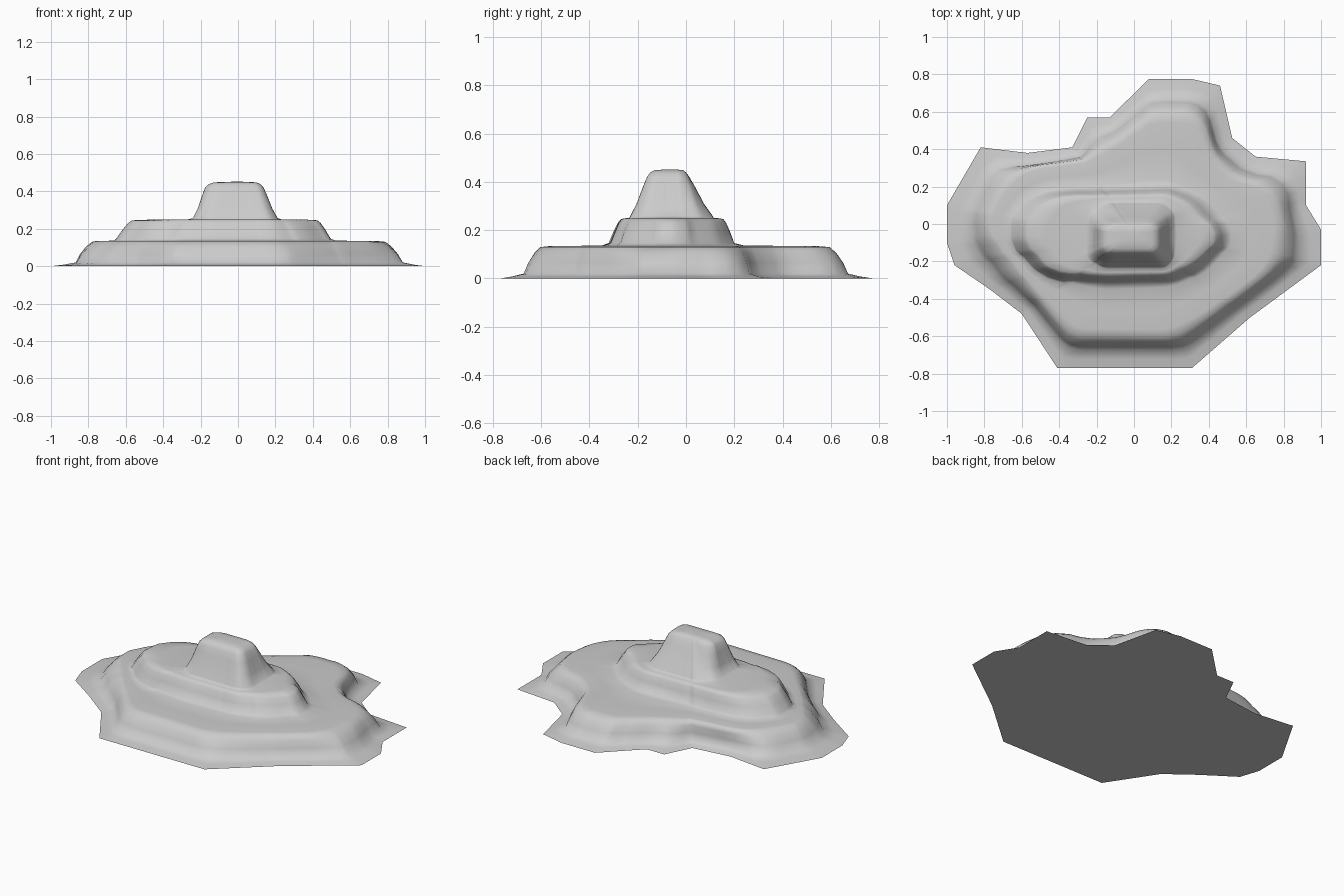
import bpy, bmesh, math
from mathutils import Vector

if "Cube" in bpy.data.objects:
    bpy.data.objects.remove(bpy.data.objects["Cube"])

CENTRE = Vector((0.0, -0.06))

# Contour outlines of the terraces, anticlockwise seen from above
outline = [(1, -.03), (.92, .1), (.92, .335), (.65, .36), (.525, .46), (.46, .74),
           (.31, .775), (.08, .775), (-.13, .57), (-.25, .57), (-.33, .41), (-.57, .38),
           (-.82, .41), (-1, .1), (-1, -.1), (-.96, -.22), (-.77, -.35), (-.6, -.48),
           (-.41, -.77), (.31, -.77), (.62, -.5), (1, -.22)]
skirt = [(.88, -.05), (.85, .08), (.84, .25), (.61, .28), (.45, .41), (.39, .65),
         (.3, .67), (.09, .67), (-.12, .49), (-.2, .48), (-.28, .36), (-.57, .31),
         (-.75, .31), (-.87, .05), (-.86, -.12), (-.72, -.29), (-.55, -.43),
         (-.36, -.67), (.27, -.67), (.58, -.43), (.88, -.2)]
plateau = [(.79, -.02), (.74, .2), (.55, .23), (.42, .36), (.37, .55), (.3, .59),
           (.1, .59), (-.1, .44), (-.28, .34), (-.6, .3), (-.72, .16), (-.79, .03),
           (-.76, -.08), (-.62, -.25), (-.48, -.42), (-.33, -.59), (.2, -.6),
           (.35, -.52), (.55, -.38), (.74, -.24)]
tier_foot = [(.49, -.01), (.41, .07), (.35, .14), (.2, .2), (-.4, .18), (-.54, .15),
             (-.65, .03), (-.65, -.12), (-.47, -.29), (-.15, -.32), (.2, -.31),
             (.36, -.25), (.44, -.16), (.5, -.11)]
tier_top = [(.42, -.02), (.34, .04), (.28, .11), (.18, .155), (-.38, .145), (-.48, .11),
            (-.56, .02), (-.57, -.1), (-.43, -.25), (-.15, -.27), (.18, -.265),
            (.31, -.2), (.38, -.14), (.43, -.1)]
peak_foot = [(.21, .06), (.15, .11), (-.14, .11), (-.23, .05), (-.24, -.18),
             (-.17, -.23), (.17, -.23), (.21, -.18)]
peak_top = [(.13, -.02), (.1, .005), (-.12, .005), (-.17, -.02), (-.17, -.13),
            (-.14, -.155), (.11, -.155), (.13, -.13)]


def angle(p):
    return math.atan2(p[1] - CENTRE.y, p[0] - CENTRE.x) % math.tau


# Ray directions: an even fan plus every outline corner
corners = [angle(p) for p in outline]
even = [math.tau * i / 96 for i in range(96)]
angles = sorted(corners + [a for a in even if all(abs(a - c) > .02 for c in corners)])


def radii(poly, smooth=0):
    """Distance from the centre to the contour along each ray."""
    out = []
    for a in angles:
        d = Vector((math.cos(a), math.sin(a)))
        best = 0
        for p, q in zip(poly, poly[1:] + poly[:1]):
            p, e = Vector(p) - CENTRE, Vector(q) - Vector(p)
            den = d.x * e.y - d.y * e.x
            if abs(den) > 1e-9:
                t = (p.x * e.y - p.y * e.x) / den
                s = (p.x * d.y - p.y * d.x) / den
                if t > 0 and -1e-5 <= s <= 1 + 1e-5:
                    best = max(best, t)
        out.append(best)
    n = len(out)
    for _ in range(smooth):
        out = [(out[i - 1] + 2 * out[i] + out[(i + 1) % n]) / 4 for i in range(n)]
    return out


def mix(a, b, f):
    return [x + (y - x) * f for x, y in zip(a, b)]


R0, R1, R2 = radii(outline), radii(skirt, 1), radii(plateau, 2)
R3, R4, R5, R6 = (radii(p, 2) for p in (tier_foot, tier_top, peak_foot, peak_top))

# Height profile: rim, skirt, lower slope, plateau, tier, peak
levels = [(R0, 0), (mix(R0, R1, .5), .008), (R1, .02), (mix(R1, R2, .25), .065),
          (mix(R1, R2, .6), .105), (mix(R1, R2, .95), .13), (mix(R2, R3, .12), .134),
          (mix(R2, R3, .5), .135), (mix(R2, R3, .9), .137), (R3, .147),
          (mix(R3, R4, .4), .195), (mix(R3, R4, .75), .23), (R4, .245),
          (mix(R4, R5, .3), .249), (mix(R4, R5, .9), .25), (R5, .258),
          (mix(R5, R6, .35), .31), (mix(R5, R6, .7), .38), (mix(R5, R6, .92), .42),
          ([r * .93 for r in R6], .438), ([r * .75 for r in R6], .448),
          ([r * .35 for r in R6], .451)]

bm = bmesh.new()
rings = [[bm.verts.new((CENTRE.x + r * math.cos(a), CENTRE.y + r * math.sin(a), z))
          for r, a in zip(rad, angles)] for rad, z in levels]
n = len(angles)
for lo, hi in zip(rings, rings[1:]):
    for i in range(n):
        j = (i + 1) % n
        bm.faces.new((lo[i], lo[j], hi[j], hi[i]))
# Summit and flat underside as fans
for ring, z, flip in ((rings[-1], .452, False), (rings[0], 0, True)):
    c = bm.verts.new((CENTRE.x, CENTRE.y, z))
    for i in range(n):
        j = (i + 1) % n
        bm.faces.new((ring[j], ring[i], c) if flip else (ring[i], ring[j], c))
for f in bm.faces:
    f.smooth = True
# Crisp rim where the ground sheet meets the underside
for v, w in zip(rings[0], rings[0][1:] + rings[0][:1]):
    bm.edges.get((v, w)).smooth = False

mesh = bpy.data.meshes.new("terraced_hill")
bm.to_mesh(mesh)
bm.free()
bpy.context.collection.objects.link(bpy.data.objects.new("terraced_hill", mesh))
